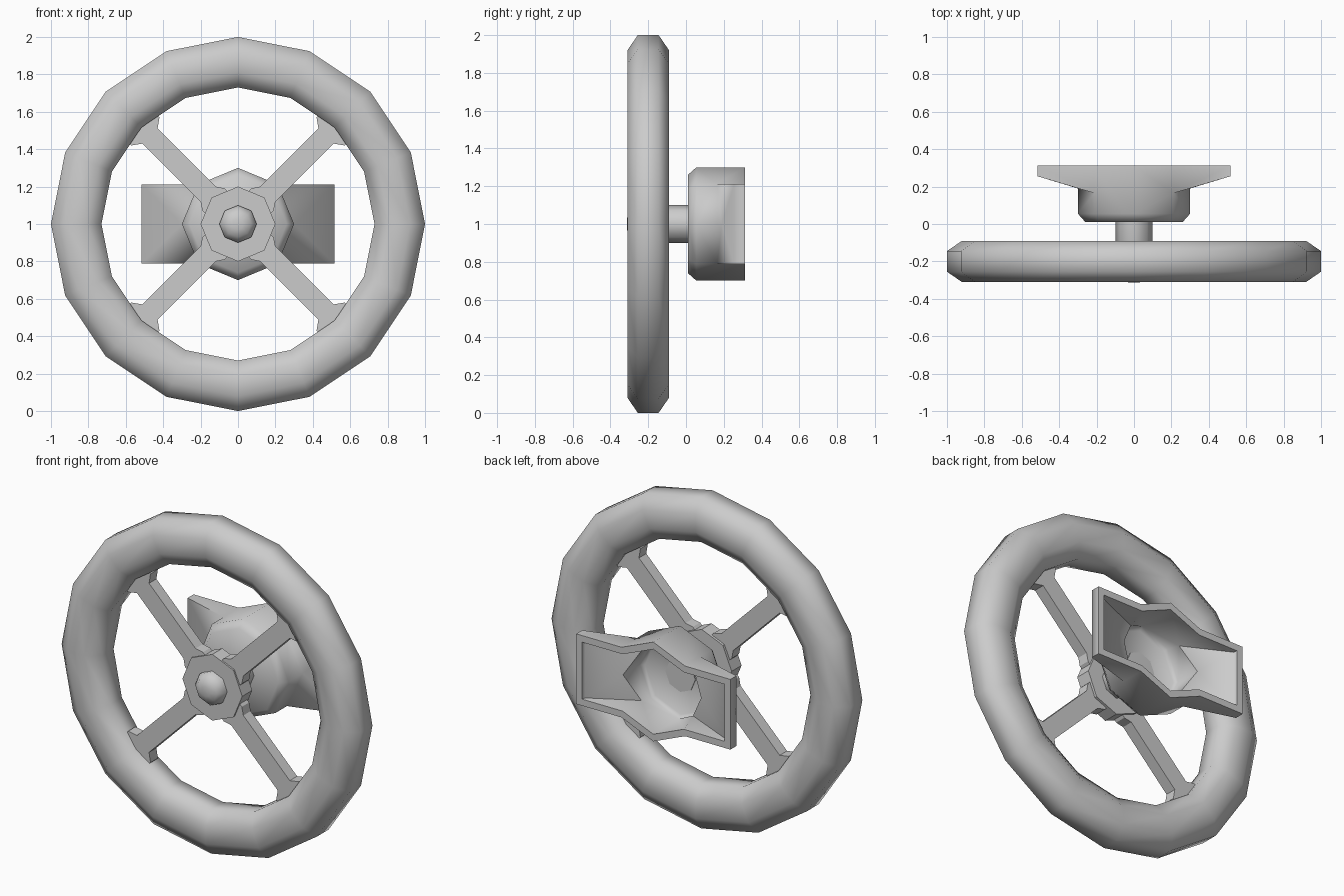
import bpy, bmesh, math
from mathutils import Matrix

cube = bpy.data.objects.get("Cube")
if cube:
    bpy.data.objects.remove(cube, do_unlink=True)

grey = bpy.data.materials.new("plain_grey")
grey.use_nodes = True
colour = (0.6, 0.6, 0.6, 1)
grey.diffuse_color = colour
grey.node_tree.nodes["Principled BSDF"].inputs["Base Color"].default_value = colour


def add_object(name, bm):
    mesh = bpy.data.meshes.new(name)
    bm.to_mesh(mesh)
    bm.free()
    mesh.materials.append(grey)
    obj = bpy.data.objects.new(name, mesh)
    obj.location.z = 1
    bpy.context.collection.objects.link(obj)
    return obj


def smooth(obj, angle):
    """Apply modifiers, then smooth all but the sharp edges."""
    bpy.ops.object.select_all(action='DESELECT')
    obj.select_set(True)
    bpy.context.view_layer.objects.active = obj
    bpy.ops.object.convert(target='MESH')
    bpy.ops.object.shade_smooth_by_angle(angle=math.radians(angle))


def lathe(name, profile, sides, angle, closed=False):
    """Turn (radius, y) points around the y axis, first corner at the top."""
    bm = bmesh.new()
    rings = []
    for i in range(sides):
        a = 2 * math.pi * i / sides
        rings.append([bm.verts.new((r * math.sin(a), y, r * math.cos(a))) for r, y in profile])
    count = len(profile)
    for i in range(sides):
        p, q = rings[i], rings[(i + 1) % sides]
        for j in range(count if closed else count - 1):
            k = (j + 1) % count
            bm.faces.new((p[j], p[k], q[k], q[j]))
    if not closed:
        for j in (0, count - 1):
            bm.faces.new([ring[j] for ring in rings])
    bmesh.ops.recalc_face_normals(bm, faces=bm.faces[:])
    obj = add_object(name, bm)
    smooth(obj, angle)
    return obj


# Hand rim with an eight-sided cross-section
tube = []
for sr, sy in ((1, 1), (-1, 1), (-1, -1), (1, -1)):
    pair = [(0.865 + sr * 0.135, -0.2 + sy * 0.055), (0.865 + sr * 0.055, -0.2 + sy * 0.11)]
    tube += pair if sr == sy else pair[::-1]
lathe("hand_rim", tube, 16, 65, closed=True)

# Hub plate and the axle with its rounded front end
lathe("hub_plate", [(0.2, -0.245), (0.2, -0.15)], 8, 30)
lathe("axle", [(0.03, -0.312), (0.07, -0.3), (0.1, -0.265), (0.1, 0.054)], 8, 55)

# Four flat spokes, flared at both ends
half = [(0.1, 0.085), (0.184, 0.085), (0.226, 0.057), (0.665, 0.057), (0.70, 0.106), (0.78, 0.106)]
outline = half + [(d, -w) for d, w in reversed(half)]
for i in range(4):
    bm = bmesh.new()
    face = bm.faces.new([bm.verts.new((d, -0.235, w)) for d, w in outline])
    grown = bmesh.ops.extrude_face_region(bm, geom=[face])
    moved = [g for g in grown["geom"] if isinstance(g, bmesh.types.BMVert)]
    bmesh.ops.translate(bm, verts=moved, vec=(0, 0.07, 0))
    bmesh.ops.recalc_face_normals(bm, faces=bm.faces[:])
    bm.transform(Matrix.Rotation(math.radians(45 + 90 * i), 4, 'Y'))
    add_object(f"spoke_{i + 1}", bm)

# Hollow mount with two side wings: one quarter, mirrored and thickened
points = {
    "centre": (0, 0.01, 0),
    "a0": (0.26, 0.01, 0), "a1": (0.184, 0.01, 0.184), "a2": (0, 0.01, 0.26),
    "b0": (0.3, 0.055, 0), "b1": (0.212, 0.055, 0.212), "b2": (0, 0.055, 0.3),
    "c0": (0.3, 0.19, 0), "c1": (0.212, 0.165, 0.212),
    "d0": (0.515, 0.255, 0), "d1": (0.515, 0.255, 0.212),
    "e0": (0.515, 0.312, 0), "e1": (0.515, 0.312, 0.212),
    "f1": (0.212, 0.312, 0.212), "f2": (0, 0.312, 0.3),
}
bm = bmesh.new()
v = {key: bm.verts.new(co) for key, co in points.items()}
for names in ("centre a0 a1 a2", "a0 b0 b1 a1", "a1 b1 b2 a2", "b0 c0 c1 b1",
              "b1 c1 f1 f2 b2", "c0 d0 d1 c1", "d0 e0 e1 d1", "c1 d1 e1 f1"):
    bm.faces.new([v[n] for n in names.split()])
mount = add_object("mount", bm)
mirror = mount.modifiers.new("mirror", 'MIRROR')
mirror.use_axis = (True, False, True)
shell = mount.modifiers.new("shell", 'SOLIDIFY')
shell.thickness = 0.04
shell.offset = -1
shell.use_even_offset = True
smooth(mount, 75)
